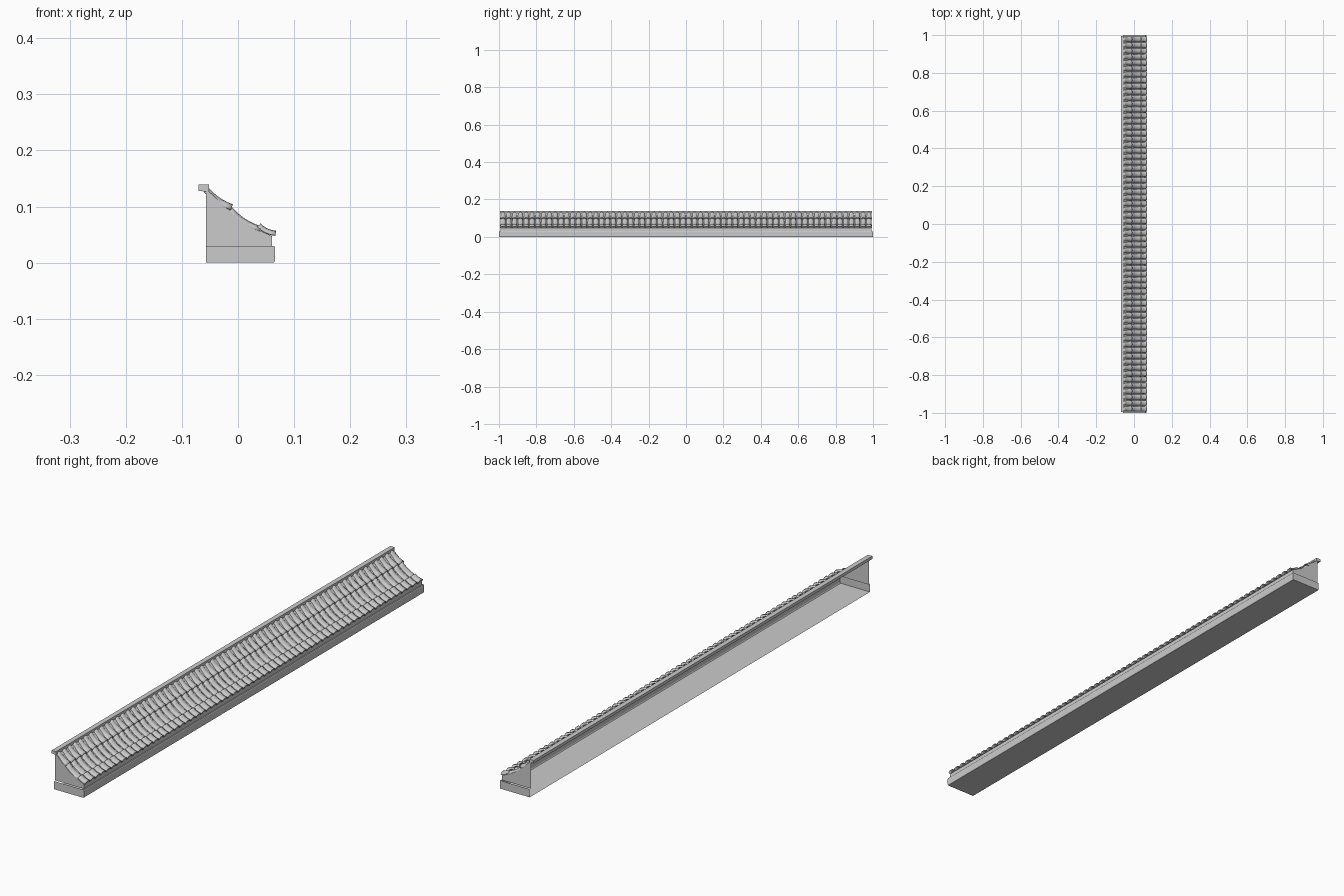
import bpy, bmesh, math

if "Cube" in bpy.data.objects:
    bpy.data.objects.remove(bpy.data.objects["Cube"])

def make_object(name, bm):
    bmesh.ops.remove_doubles(bm, verts=bm.verts, dist=1e-6)
    bmesh.ops.recalc_face_normals(bm, faces=bm.faces)
    me = bpy.data.meshes.new(name)
    bm.to_mesh(me)
    bm.free()
    ob = bpy.data.objects.new(name, me)
    bpy.context.collection.objects.link(ob)
    return ob

def extrude_profile(name, pts, half, open_edges=()):
    """Profile in (x, z) run along y with end caps; listed sides stay open."""
    bm = bmesh.new()
    a = [bm.verts.new((x, -half, z)) for x, z in pts]
    b = [bm.verts.new((x, half, z)) for x, z in pts]
    n = len(pts)
    bm.faces.new(a)
    bm.faces.new(b[::-1])
    for i in range(n):
        if i not in open_edges:
            j = (i + 1) % n
            bm.faces.new((a[i], b[i], b[j], a[j]))
    return make_object(name, bm)

def bezier(p0, p1, p2, t):
    return [(1 - t) ** 2 * a + 2 * t * (1 - t) * b + t * t * c
            for a, b, c in zip(p0, p1, p2)]

BACK = -0.057

# plinth: open at the top and at the back, like the hollow body above it
extrude_profile("plinth", [(BACK, 0), (0.064, 0), (0.066, 0.003),
                           (0.066, 0.027), (0.064, 0.03), (BACK, 0.03)], 1.0, (4, 5))

# hollow body with a sagging roof slope and an open back
extrude_profile("body", [(BACK, 0.03), (0.061, 0.03), (0.061, 0.047),
                         (0.033, 0.06), (0.003, 0.077), (-0.02, 0.097),
                         (-0.052, 0.127), (BACK, 0.127)], 0.993, (0, 7))

# plinth ledge
extrude_profile("plinth_ledge", [(0.058, 0.028), (0.065, 0.028),
                                 (0.065, 0.03), (0.058, 0.03)], 0.998)

# ridge cap
extrude_profile("ridge_cap", [(-0.07, 0.128), (-0.06, 0.127), (-0.052, 0.127),
                              (-0.052, 0.139), (-0.07, 0.139)], 0.995)

# rows of barrel tiles
COUNT, SEGS = 64, 6
PITCH = 1.988 / COUNT

def tile_row(name, p0, p1, p2, height, steps):
    bm = bmesh.new()
    path = [bezier(p0, p1, p2, i / steps) for i in range(steps + 1)]
    for k in range(COUNT):
        yc = -0.994 + PITCH * (k + 0.5)
        grid = []
        for i, (x, z) in enumerate(path):
            q, r = path[max(i - 1, 0)], path[min(i + 1, steps)]
            dx, dz = r[0] - q[0], r[1] - q[1]
            d = math.hypot(dx, dz)
            nx, nz = -dz / d, dx / d
            half = PITCH * (0.43 + 0.065 * i / steps)
            ring = []
            for s in range(SEGS + 1):
                a = math.pi * s / SEGS
                h = height * (math.sin(a) - 1)
                ring.append(bm.verts.new((x + nx * h, yc - half * math.cos(a), z + nz * h)))
            grid.append(ring)
        for g0, g1 in zip(grid, grid[1:]):
            for s in range(SEGS):
                bm.faces.new((g0[s], g0[s + 1], g1[s + 1], g1[s]))
    ob = make_object(name, bm)
    # make the shell thicken downwards
    up = sum(p.normal.z for p in ob.data.polygons)
    if up < 0:
        ob.data.flip_normals()
    mod = ob.modifiers.new("thickness", 'SOLIDIFY')
    mod.thickness = 0.003
    mod.offset = -1
    bpy.context.view_layer.objects.active = ob
    ob.select_set(True)
    bpy.ops.object.shade_smooth_by_angle(angle=math.radians(40))
    ob.select_set(False)

tile_row("upper_tiles", (-0.053, 0.134), (-0.033, 0.112), (-0.009, 0.104), 0.010, 5)
tile_row("middle_tiles", (-0.012, 0.100), (0.012, 0.073), (0.042, 0.065), 0.009, 5)
tile_row("eave_tiles", (0.040, 0.070), (0.052, 0.058), (0.068, 0.057), 0.008, 4)
